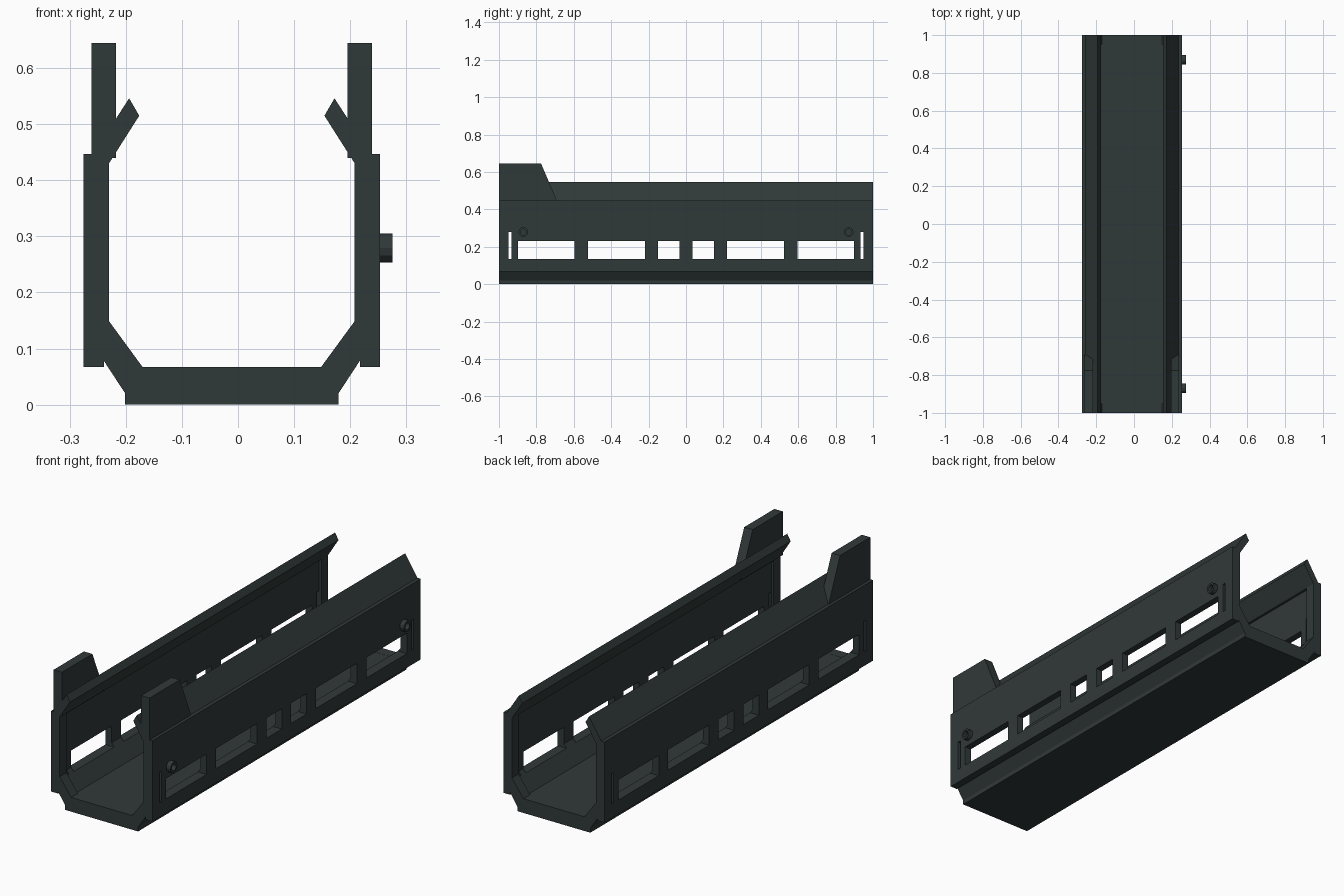
import bpy, bmesh, math
from mathutils import Matrix

if "Cube" in bpy.data.objects:
    bpy.data.objects.remove(bpy.data.objects["Cube"])

CX = -0.011  # centre line of the channel

dark = bpy.data.materials.new("dark_grey_green")
dark.diffuse_color = (0.030, 0.041, 0.040, 1)
dark.use_nodes = True
dark.node_tree.nodes["Principled BSDF"].inputs["Base Color"].default_value = dark.diffuse_color


def finish(name, bm):
    bmesh.ops.recalc_face_normals(bm, faces=bm.faces)
    mesh = bpy.data.meshes.new(name)
    bm.to_mesh(mesh)
    bm.free()
    mesh.materials.append(dark)
    ob = bpy.data.objects.new(name, mesh)
    bpy.context.collection.objects.link(ob)
    return ob


def prism(name, points, vector):
    """Extrude a closed polygon of 3D points along a vector."""
    bm = bmesh.new()
    face = bm.faces.new([bm.verts.new(p) for p in points])
    out = bmesh.ops.extrude_face_region(bm, geom=[face], use_keep_orig=True)
    verts = [g for g in out["geom"] if isinstance(g, bmesh.types.BMVert)]
    bmesh.ops.translate(bm, verts=verts, vec=vector)
    return finish(name, bm)


def channel(name, half, y0, y1):
    """Mirror a half section (x, z) about the centre line and run it along y."""
    full = half + [(-x, z) for x, z in reversed(half)]
    return prism(name, [(CX + x, y0, z) for x, z in full], (0, y1 - y0, 0))


def cut(target, cutter):
    m = target.modifiers.new(cutter.name, 'BOOLEAN')
    m.operation = 'DIFFERENCE'
    m.solver = 'EXACT'
    m.object = cutter
    cutter.hide_render = True
    cutter.hide_set(True)


# Channel body: outer outline up to the lip, then back down the inside
section = [(0.190, 0), (0.190, 0.020), (0.228, 0.078), (0.228, 0.067),
           (0.264, 0.067), (0.264, 0.447), (0.247, 0.447), (0.183, 0.546),
           (0.165, 0.515), (0.219, 0.430), (0.219, 0.149), (0.159, 0.067)]
body = channel("channel_body", section, -1, 1)

# Shallow inner recess that leaves a rib at each end
recess = channel("recess_cutter", [(0.169, 0.0665), (0.231, 0.152),
                                   (0.231, 0.428), (0.15, 0.428)], -0.95, 0.95)
cut(body, recess)

# Side windows and narrow end slots, through both walls
openings = [(0.035, 0.15, 0.23), (0.22, 0.525, 0.23),
            (0.595, 0.897, 0.23), (0.932, 0.948, 0.278)]
bm = bmesh.new()
for a, b, top in openings:
    for s in (-1, 1):
        m = (Matrix.Translation((CX, s * (a + b) / 2, (0.134 + top) / 2))
             @ Matrix.Diagonal((0.8, b - a, top - 0.134, 1)))
        bmesh.ops.create_cube(bm, size=1, matrix=m)
cut(body, finish("window_cutter", bm))

# Upright end tabs with a sloped edge
for side, s in (("left", -1), ("right", 1)):
    outline = [(-1, 0.44), (-0.687, 0.44), (-0.69, 0.447), (-0.775, 0.645), (-1, 0.645)]
    prism(side + "_end_tab", [(CX + s * 0.206, y, z) for y, z in outline],
          (s * 0.044, 0, 0))

# Hollow bolt heads on the right wall
for end, y in (("front", -0.87), ("back", 0.87)):
    bm = bmesh.new()
    n = 12
    rings = []
    for r, x in ((0.026, 0.250), (0.026, 0.275), (0.016, 0.275), (0.016, 0.256)):
        rings.append([bm.verts.new((x, y + r * math.cos(2 * math.pi * i / n),
                                    0.279 + r * math.sin(2 * math.pi * i / n)))
                      for i in range(n)])
    for p, q in zip(rings, rings[1:]):
        for i in range(n):
            j = (i + 1) % n
            bm.faces.new((p[i], p[j], q[j], q[i]))
    bm.faces.new(rings[0])
    bm.faces.new(rings[-1])
    finish(end + "_bolt_head", bm)
